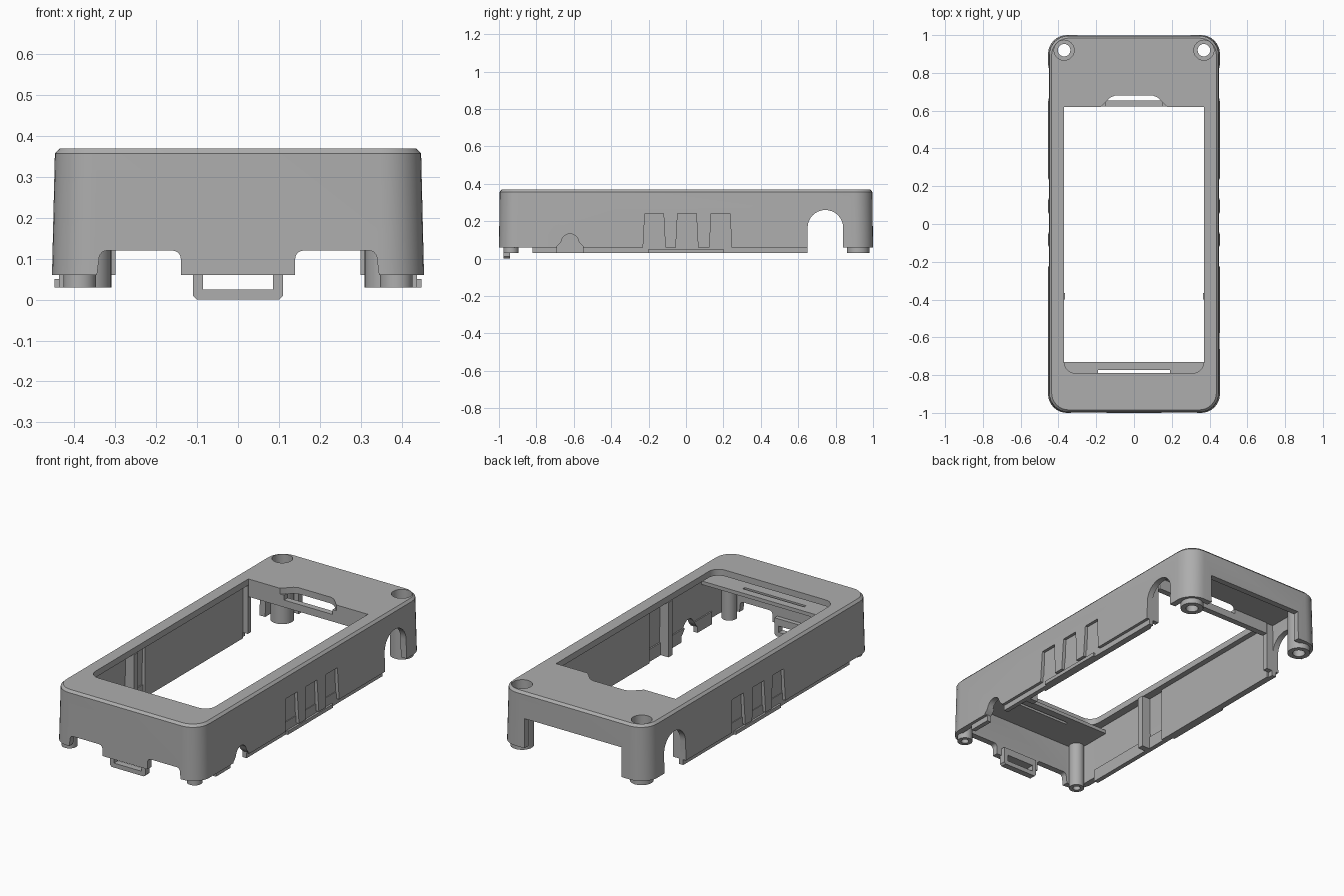
import bpy, bmesh, math

if "Cube" in bpy.data.objects:
    bpy.data.objects.remove(bpy.data.objects["Cube"], do_unlink=True)

grey = bpy.data.materials.new("case grey")
grey.use_nodes = True
colour = (0.42, 0.42, 0.42, 1)
grey.diffuse_color = colour
grey.node_tree.nodes["Principled BSDF"].inputs["Base Color"].default_value = colour


def loft(name, rings):
    """Closed solid through matching rings of points."""
    bm = bmesh.new()
    loops = [[bm.verts.new(p) for p in ring] for ring in rings]
    n = len(loops[0])
    for a, b in zip(loops, loops[1:]):
        for i in range(n):
            j = (i + 1) % n
            bm.faces.new((a[i], a[j], b[j], b[i]))
    bm.faces.new(loops[0])
    bm.faces.new(loops[-1])
    bmesh.ops.recalc_face_normals(bm, faces=bm.faces)
    mesh = bpy.data.meshes.new(name)
    bm.to_mesh(mesh)
    bm.free()
    mesh.materials.append(grey)
    obj = bpy.data.objects.new(name, mesh)
    bpy.context.collection.objects.link(obj)
    return obj


def prism(name, pts, axis, lo, hi):
    """Extrude a 2D profile along an axis."""
    place = {"x": lambda p, h: (h, p[0], p[1]),
             "y": lambda p, h: (p[0], h, p[1]),
             "z": lambda p, h: (p[0], p[1], h)}[axis]
    return loft(name, [[place(p, h) for p in pts] for h in (lo, hi)])


def box(name, x, y, z):
    return prism(name, [(x[0], y[0]), (x[1], y[0]), (x[1], y[1]), (x[0], y[1])], "z", *z)


def arc(cx, cy, r, start, end, steps):
    return [(cx + r * math.cos(math.radians(start + (end - start) * i / steps)),
             cy + r * math.sin(math.radians(start + (end - start) * i / steps)))
            for i in range(steps + 1)]


def disc(name, x, y, r, lo, hi):
    return prism(name, arc(x, y, r, 0, 352.5, 47), "z", lo, hi)


def rounded(hx, hy, r, z):
    pts = []
    for k, (sx, sy) in enumerate(((1, 1), (-1, 1), (-1, -1), (1, -1))):
        pts += arc(sx * (hx - r), sy * (hy - r), r, 90 * k, 90 * k + 90, 8)
    return [(x, y, z) for x, y in pts]


def cut(targets, cutter):
    for obj in targets:
        mod = obj.modifiers.new("cut", "BOOLEAN")
        mod.operation, mod.solver, mod.object = "DIFFERENCE", "EXACT", cutter
        bpy.context.view_layer.objects.active = obj
        bpy.ops.object.modifier_apply(modifier=mod.name)
    bpy.data.objects.remove(cutter, do_unlink=True)


# Hollow shell with drafted walls and a chamfered top edge
shell = loft("shell", [rounded(0.455, 1.0, 0.1, 0.06), rounded(0.448, 0.996, 0.1, 0.357),
                       rounded(0.436, 0.984, 0.09, 0.37)])
cut([shell], loft("cavity", [rounded(0.422, 0.967, 0.07, -0.1), rounded(0.416, 0.962, 0.07, 0.335)]))

# Display window with a trapezoid notch at the back
window = arc(-0.31, -0.73, 0.06, 180, 270, 6) + arc(0.31, -0.73, 0.06, 270, 360, 6)
window += [(0.37, 0.62), (0.175, 0.62), (0.125, 0.67), (0.1, 0.68),
           (-0.1, 0.68), (-0.125, 0.67), (-0.175, 0.62), (-0.37, 0.62)]
cut([shell], prism("window_cutter", window, "z", 0.2, 0.5))

# Front notches and the opening between the back corners
for s in (-1, 1):
    notch = [(0.14, -0.1), (0.14, 0.1)] + arc(0.16, 0.1, 0.02, 165, 90, 4)
    notch += arc(0.32, 0.1, 0.02, 90, 15, 4) + [(0.345, 0.06), (0.345, -0.1)]
    cut([shell], prism("notch_cutter", [(s * x, z) for x, z in notch], "y", -1.2, -0.9))
cut([shell], box("back_cutter", (-0.3, 0.3), (0.9, 1.2), (-0.1, 0.225)))

# Rail under the back of the window
rail = box("window_rail", (-0.37, 0.37), (0.621, 0.655), (0.27, 0.337))
cut([rail], box("rail_cutter", (-0.15, 0.15), (0.5, 0.8), (0.31, 0.5)))

# Recessed ledge with a slot at the front of the window
ledge = box("front_ledge", (-0.418, 0.418), (-0.966, -0.73), (0.285, 0.305))
cut([ledge], box("slot_cutter", (-0.19, 0.19), (-0.79, -0.773), (0.1, 0.5)))

for s, side in ((-1, "right"), (1, "left")):
    def span(a, b):
        return tuple(sorted((s * a, s * b)))

    # Inner lip, thicker wall panel, rib and snap ridge
    lip = box(side + "_lip", span(0.412, 0.438), (-0.82, 0.65), (0.03, 0.1))
    panel = box(side + "_wall_panel", span(0.402, 0.424), (-0.25, 0.62), (0.03, 0.336))
    box(side + "_rib", span(0.364, 0.42), (-0.4, -0.365), (0.03, 0.336))
    box(side + "_snap_ridge", span(0.43, 0.449), (-0.2, 0.2), (0.03, 0.05))
    box(side + "_arch_frame", span(0.375, 0.424), (0.622, 0.65), (0.06, 0.336))

    # Tall arch near the back
    arch = [(0.84, -0.1)] + arc(0.745, 0.165, 0.095, 0, 180, 16) + [(0.65, -0.1)]
    cut([shell], prism("arch_cutter", arch, "x", *span(0.3, 0.6)))

    # Small port on one side
    if s == 1:
        port = [(-0.55, -0.1), (-0.55, 0.065), (-0.565, 0.08)]
        port += arc(-0.62, 0.085, 0.047, 10, 170, 10) + [(-0.675, 0.08), (-0.69, 0.065), (-0.69, -0.1)]
        cut([shell, lip], prism("port_cutter", port, "x", 0.3, 0.6))

    # Three tapered finger recesses
    for y in (-0.17, 0.005, 0.185):
        recess = [(y - 0.06, 0.05), (y + 0.06, 0.05), (y + 0.05, 0.24), (y - 0.05, 0.24)]
        cut([shell], prism("recess_cutter", recess, "x", *span(0.434, 0.6)))

    # Screw pillar with a countersunk hole
    x, y = s * 0.37, 0.92
    cut([shell], disc("head_cutter", x, y, 0.053, 0.2, 0.5))
    pillar = disc(side + "_screw_pillar", x, y, 0.06, 0.03, 0.345)
    cut([pillar], disc("bore_cutter", x, y, 0.033, -0.1, 0.5))
    cut([pillar], disc("counterbore_cutter", x, y, 0.053, 0.31, 0.5))

    # Front foot peg
    peg = disc(side + "_front_peg", s * 0.387, -0.936, 0.04, 0.03, 0.29)
    cut([peg], disc("peg_bore", s * 0.387, -0.936, 0.02, -0.1, 0.15))

# Front latch loop
latch = prism("front_latch", [(-0.11, 0.01), (-0.1, 0), (0.1, 0), (0.11, 0.01),
                              (0.11, 0.1), (-0.11, 0.1)], "y", -0.975, -0.94)
cut([latch], box("latch_cutter", (-0.085, 0.085), (-1.2, -0.8), (0.025, 0.06)))

# Crisp edges with smooth curves
bpy.ops.object.select_all(action="DESELECT")
for obj in bpy.context.scene.objects:
    if obj.type == "MESH":
        obj.select_set(True)
        bpy.context.view_layer.objects.active = obj
bpy.ops.object.shade_smooth_by_angle(angle=math.radians(30))
